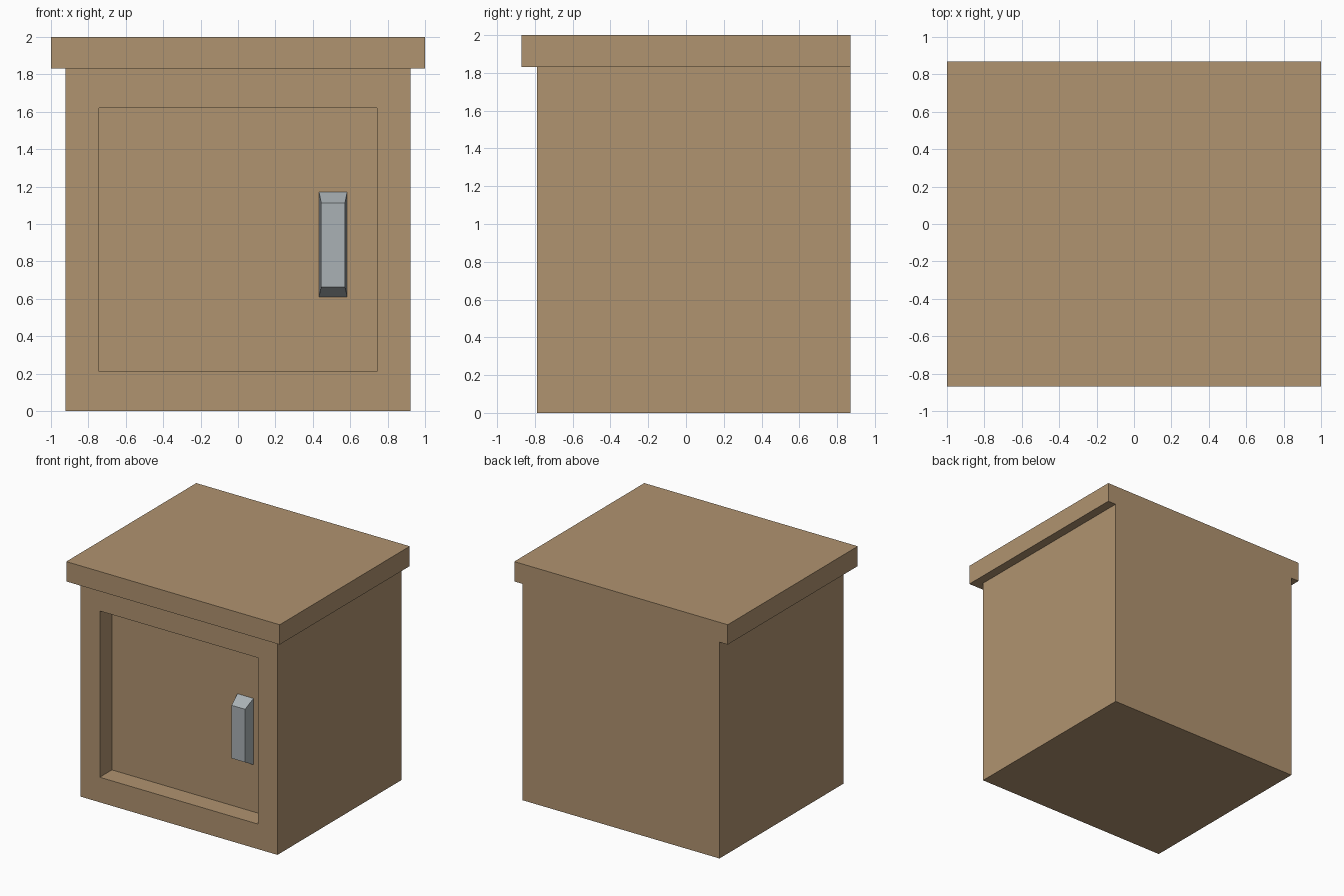
import bpy, bmesh

if "Cube" in bpy.data.objects:
    bpy.data.objects.remove(bpy.data.objects["Cube"])


def material(name, color):
    m = bpy.data.materials.new(name)
    m.diffuse_color = (*color, 1.0)
    m.use_nodes = True
    m.node_tree.nodes["Principled BSDF"].inputs["Base Color"].default_value = m.diffuse_color
    return m


WOOD = material("light_wood", (0.434, 0.292, 0.162))
METAL = material("grey_metal", (0.40, 0.44, 0.46))


def box_bmesh(lo, hi):
    bm = bmesh.new()
    bmesh.ops.create_cube(bm, size=1)
    for v in bm.verts:
        v.co = [lo[i] if v.co[i] < 0 else hi[i] for i in range(3)]
    bm.normal_update()
    return bm


def front_face(bm):
    bm.normal_update()
    return min(bm.faces, key=lambda f: f.normal.y)


def place(face, x0, x1, z0, z1):
    """Fit a front-facing rectangle to the given bounds."""
    c = face.calc_center_median()
    for v in face.verts:
        v.co.x = x0 if v.co.x < c.x else x1
        v.co.z = z0 if v.co.z < c.z else z1


def finish(bm, name, mat):
    mesh = bpy.data.meshes.new(name)
    bm.to_mesh(mesh)
    bm.free()
    mesh.materials.append(mat)
    obj = bpy.data.objects.new(name, mesh)
    bpy.context.collection.objects.link(obj)
    return obj


# Cabinet body with the recessed door panel
bm = box_bmesh((-0.923, -0.79, 0), (0.923, 0.87, 1.832))
door = front_face(bm)
bmesh.ops.inset_region(bm, faces=[door], thickness=0.18)
place(door, -0.742, 0.742, 0.212, 1.62)
door = bmesh.ops.extrude_discrete_faces(bm, faces=[door])["faces"][0]
for v in door.verts:
    v.co.y = -0.627
bmesh.ops.recalc_face_normals(bm, faces=bm.faces)
finish(bm, "cabinet_body", WOOD)

# Top slab, overhanging the front and sides
finish(box_bmesh((-1, -0.87, 1.832), (1, 0.87, 2)), "top_slab", WOOD)

# Tapered door handle
bm = box_bmesh((0.433, -0.722, 0.61), (0.584, -0.627, 1.172))
place(front_face(bm), 0.445, 0.572, 0.664, 1.113)
finish(bm, "door_handle", METAL)
